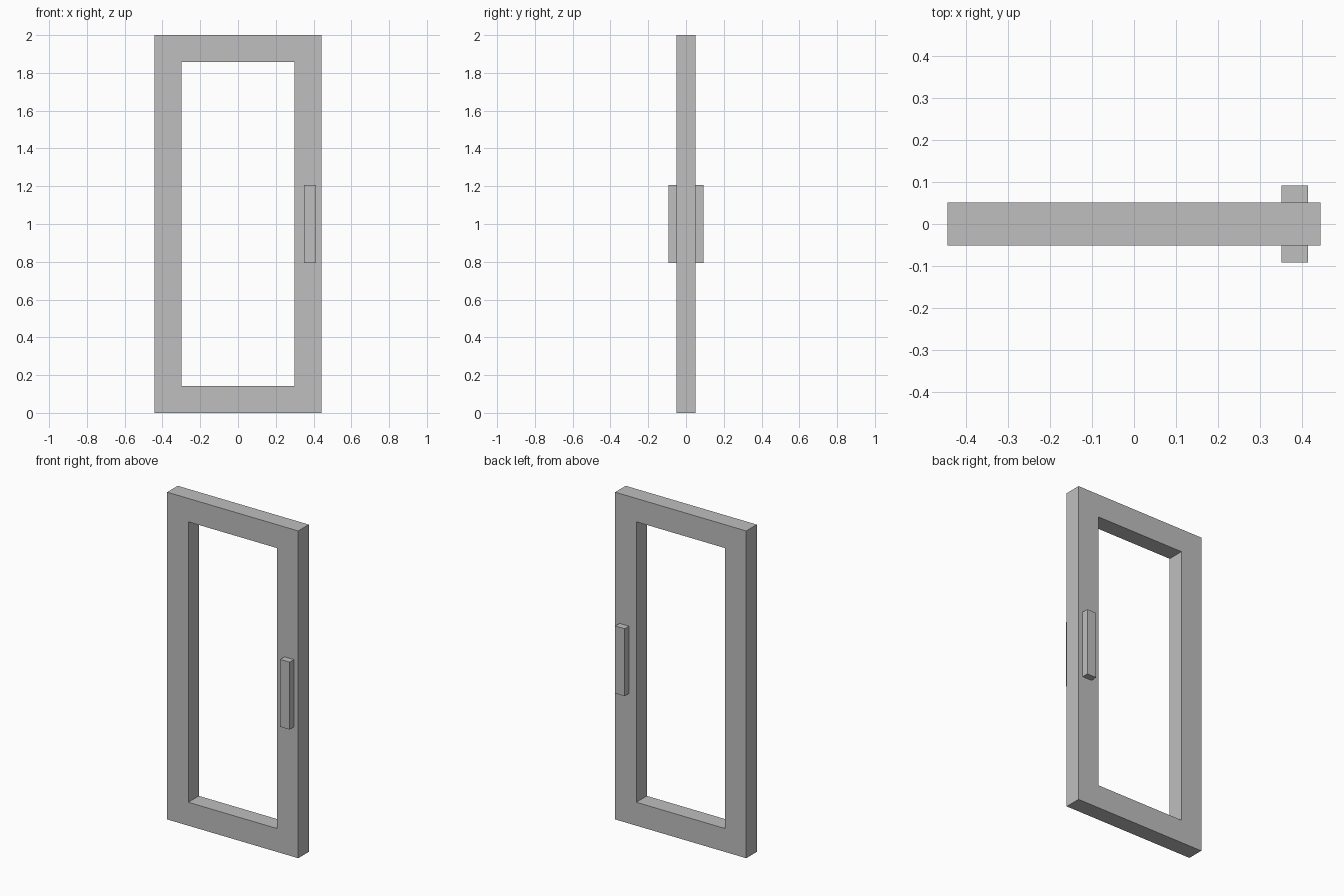
import bpy
import bmesh
from mathutils import Vector

if "Cube" in bpy.data.objects:
    bpy.data.objects.remove(bpy.data.objects["Cube"], do_unlink=True)

GREY = (0.52, 0.52, 0.52, 1.0)
grey = bpy.data.materials.new("light_grey")
grey.use_nodes = True
grey.diffuse_color = GREY
grey.node_tree.nodes["Principled BSDF"].inputs["Base Color"].default_value = GREY

WIDTH, HEIGHT, DEPTH = 0.886, 2.0, 0.102
BORDER = 0.143


def add_object(name, bm):
    bmesh.ops.recalc_face_normals(bm, faces=bm.faces)
    mesh = bpy.data.meshes.new(name)
    bm.to_mesh(mesh)
    bm.free()
    mesh.materials.append(grey)
    obj = bpy.data.objects.new(name, mesh)
    bpy.context.collection.objects.link(obj)
    return obj


def rectangle(bm, half_width, low, high):
    corners = [(-half_width, low), (half_width, low), (half_width, high), (-half_width, high)]
    return [bm.verts.new((x, -DEPTH / 2, z)) for x, z in corners]


# Door frame: a mitred rectangular ring, extruded front to back
bm = bmesh.new()
outer = rectangle(bm, WIDTH / 2, 0, HEIGHT)
inner = rectangle(bm, WIDTH / 2 - BORDER, BORDER, HEIGHT - BORDER)
ring = []
for i in range(4):
    j = (i + 1) % 4
    ring.append(bm.faces.new((outer[i], outer[j], inner[j], inner[i])))
result = bmesh.ops.extrude_face_region(bm, geom=ring, use_keep_orig=True)
new_verts = [g for g in result["geom"] if isinstance(g, bmesh.types.BMVert)]
bmesh.ops.translate(bm, verts=new_verts, vec=Vector((0, DEPTH, 0)))
add_object("door_frame", bm)

# Pull handles: one bar on each side of the left stile
HANDLE_SIZE = Vector((0.064, 0.041, 0.412))
for name, side in (("front_handle", -1), ("back_handle", 1)):
    bm = bmesh.new()
    bmesh.ops.create_cube(bm, size=1.0)
    bmesh.ops.scale(bm, verts=bm.verts, vec=HANDLE_SIZE)
    handle = add_object(name, bm)
    handle.location = (0.382, side * (DEPTH + HANDLE_SIZE.y) / 2, HEIGHT / 2)
